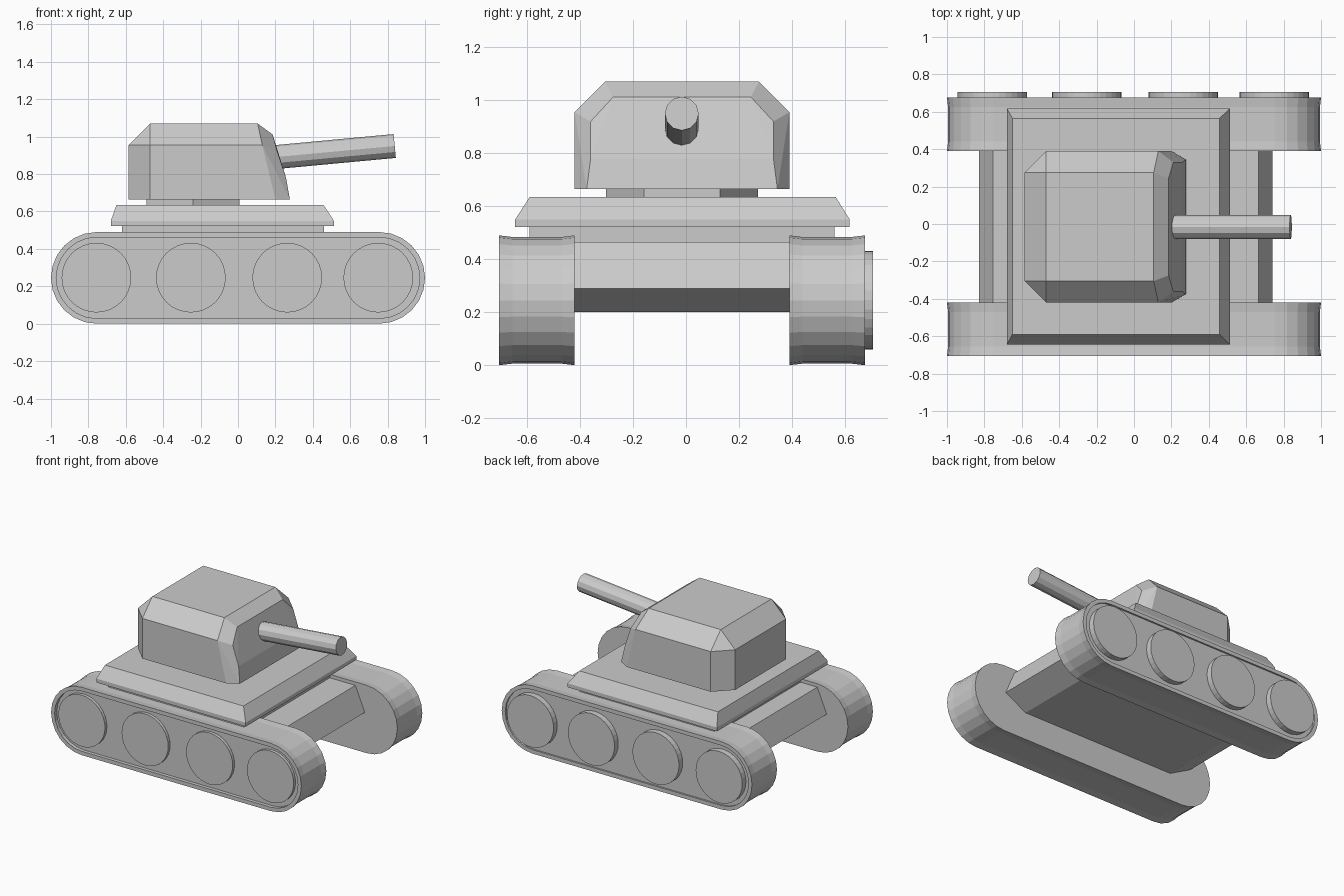
import bpy, bmesh, math
from mathutils import Vector, Matrix

if "Cube" in bpy.data.objects:
    bpy.data.objects.remove(bpy.data.objects["Cube"])

YC = -0.015  # centre line of the body


def finish(name, bm, flat=True):
    bmesh.ops.recalc_face_normals(bm, faces=bm.faces[:])
    me = bpy.data.meshes.new(name)
    bm.to_mesh(me)
    bm.free()
    ob = bpy.data.objects.new(name, me)
    bpy.context.collection.objects.link(ob)
    return ob


def loft(name, rings):
    """Skin a list of equally sized point rings and cap both ends."""
    bm = bmesh.new()
    vs = [[bm.verts.new(p) for p in r] for r in rings]
    n = len(vs[0])
    for a, b in zip(vs, vs[1:]):
        for i in range(n):
            j = (i + 1) % n
            bm.faces.new((a[i], a[j], b[j], b[i]))
    bm.faces.new(vs[0])
    bm.faces.new(vs[-1])
    return finish(name, bm)


def rod(name, a, b, r, sides, spin=0.0):
    """Capped cylinder between two points."""
    a, b = Vector(a), Vector(b)
    d = b - a
    bm = bmesh.new()
    m = (Matrix.Translation((a + b) / 2)
         @ d.to_track_quat('Z', 'Y').to_matrix().to_4x4()
         @ Matrix.Rotation(spin, 4, 'Z'))
    bmesh.ops.create_cone(bm, cap_ends=True, segments=sides, radius1=r,
                          radius2=r, depth=d.length, matrix=m)
    return finish(name, bm)


def stadium(y, r, n=12):
    """Track outline: two half circles joined by straight runs."""
    pts = []
    for side, start in ((1, -math.pi / 2), (-1, math.pi / 2)):
        for i in range(n + 1):
            t = start + math.pi * i / n
            pts.append((side * 0.755 + r * math.cos(t), y, 0.245 + r * math.sin(t)))
    return pts


def rect(x0, x1, y0, y1, z):
    return [(x0, y0, z), (x1, y0, z), (x1, y1, z), (x0, y1, z)]


# Tracks with a shallow tread groove and recessed outer face, plus road wheels
for side, outer, inner, depth, wheel_y in (("front", -0.705, -0.42, 0.025, -0.702),
                                           ("back", 0.675, 0.39, 0.012, 0.705)):
    s = 1 if inner > outer else -1
    loft(side + "_track", [
        stadium(inner, 0.245),
        stadium(inner - s * 0.05, 0.239),
        stadium(outer + s * 0.05, 0.239),
        stadium(outer, 0.245),
        stadium(outer, 0.217),
        stadium(outer + s * depth, 0.217)])
    for k, x in enumerate((-0.757, -0.252, 0.263, 0.75)):
        rod(f"{side}_wheel_{k + 1}", (x, outer + s * (depth + 0.02), 0.246),
            (x, wheel_y, 0.246), 0.186, 32)

# Lower hull between the tracks
hull = [(-0.66, 0.2), (0.57, 0.2), (0.74, 0.29), (0.665, 0.465), (-0.755, 0.465), (-0.83, 0.29)]
loft("lower_hull", [[(x, y, z) for x, z in hull] for y in (-0.42, 0.39)])

# Deck: narrow base plate and bevelled upper plate
loft("deck_base", [rect(-0.62, 0.46, -0.59, 0.56, z) for z in (0.46, 0.525)])
loft("deck", [rect(-0.68, 0.513, -0.645, 0.618, 0.522),
              rect(-0.68, 0.513, -0.645, 0.618, 0.55),
              rect(-0.65, 0.457, -0.59, 0.565, 0.635)])

# Hexagonal turret ring
loft("turret_ring", [[(-0.24 + 0.287 * math.cos(math.radians(30 + 60 * i)),
                       YC + 0.287 * math.sin(math.radians(30 + 60 * i)), z)
                      for i in range(6)] for z in (0.63, 0.67)])

# Faceted turret: convex shell from half its corners, mirrored across the centre line
corners = [(-0.585, 0.29, 0.665), (-0.47, 0.405, 0.665), (-0.585, 0.29, 0.955),
           (-0.47, 0.405, 0.955), (-0.47, 0.29, 1.07), (0.105, 0.29, 1.07),
           (0.13, 0.405, 0.955), (0.2, 0.405, 0.665), (0.185, 0.26, 1.012),
           (0.21, 0.345, 0.92), (0.257, 0.345, 0.78), (0.277, 0.36, 0.665)]
bm = bmesh.new()
for x, y, z in corners:
    for s in (1, -1):
        bm.verts.new((x, YC + s * y, z))
bmesh.ops.convex_hull(bm, input=bm.verts[:])
bmesh.ops.dissolve_limit(bm, angle_limit=math.radians(3), verts=bm.verts[:], edges=bm.edges[:])
finish("turret", bm)

# Slightly raised gun barrel
rod("barrel", (0.15, YC - 0.001, 0.886), (0.838, YC - 0.001, 0.95), 0.064, 12)
